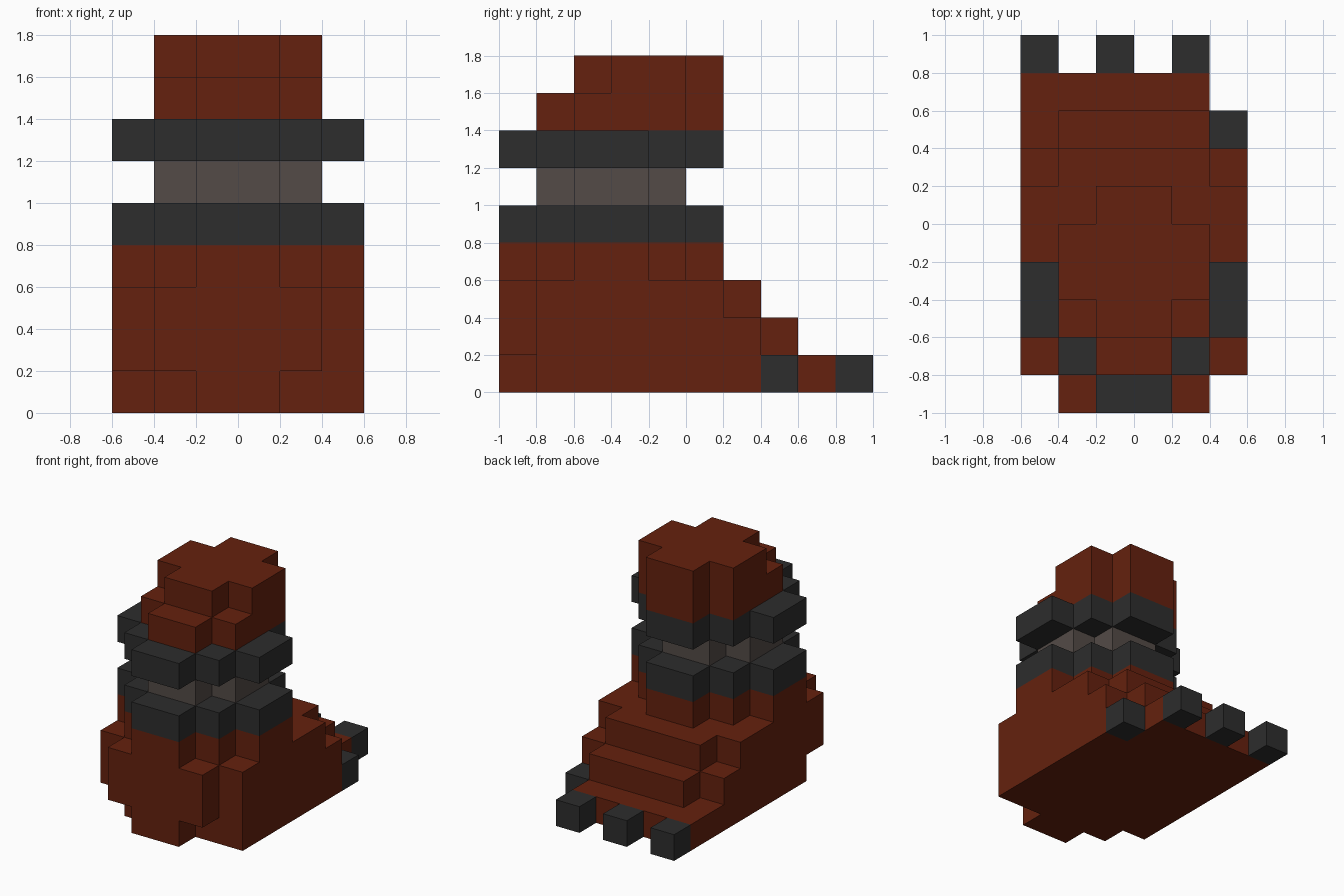
import bpy, bmesh, math

U = 0.2  # edge length of one block

cube = bpy.data.objects.get("Cube")
if cube:
    bpy.data.objects.remove(cube, do_unlink=True)


def material(name, r, g, b):
    m = bpy.data.materials.new(name)
    m.diffuse_color = (r, g, b, 1)
    m.use_nodes = True
    bsdf = next(n for n in m.node_tree.nodes if n.type == 'BSDF_PRINCIPLED')
    bsdf.inputs["Base Color"].default_value = (r, g, b, 1)
    return m


RED = material("rust_red", 0.130, 0.0152, 0.0044)
DARK = material("charcoal", 0.0262, 0.0262, 0.0262)
GREY = material("warm_grey", 0.087, 0.070, 0.063)


def cells(x0, x1, y0, y1, z0, z1):
    """Set of unit blocks filling a box given in block units."""
    return {(x, y, z) for x in range(x0, x1)
            for y in range(y0, y1) for z in range(z0, z1)}


def disc(z0, z1, rings):
    """Stepped round slab: each ring is (half width, back start, back end)."""
    out = set()
    for h, y0, y1 in rings:
        out |= cells(-h, h, y0, y1, z0, z1)
    return out


def build(name, blocks, mat):
    """One closed outer skin around the blocks, with flat areas merged."""
    bm = bmesh.new()
    verts = {}

    def vert(p):
        if p not in verts:
            verts[p] = bm.verts.new([c * U for c in p])
        return verts[p]

    for c in sorted(blocks):
        for axis in range(3):
            for side in (0, 1):
                n = list(c)
                n[axis] += 2 * side - 1
                if tuple(n) in blocks:
                    continue
                a, b = (axis + 1) % 3, (axis + 2) % 3
                quad = []
                for da, db in ((0, 0), (1, 0), (1, 1), (0, 1)):
                    p = list(c)
                    p[axis] += side
                    p[a] += da
                    p[b] += db
                    quad.append(vert(tuple(p)))
                bm.faces.new(quad if side else quad[::-1])
    bmesh.ops.dissolve_limit(bm, angle_limit=math.radians(1),
                             verts=bm.verts[:], edges=bm.edges[:])
    me = bpy.data.meshes.new(name)
    bm.to_mesh(me)
    bm.free()
    me.materials.append(mat)
    ob = bpy.data.objects.new(name, me)
    bpy.context.collection.objects.link(ob)


ROUND = [(1, -5, 1), (2, -4, 0), (3, -3, -1)]

# Robe: wide base stepping down to a train at the back
robe = cells(-3, 3, -4, 2, 0, 2) | cells(-3, 3, -4, 1, 2, 3)
robe -= {(-3, -4, 0)}                       # missing corner block
robe |= cells(-3, 2, 2, 4, 0, 1)            # lowest train step
robe |= cells(-2, 2, 2, 3, 1, 2)            # middle train step
robe |= cells(-2, 2, 1, 2, 2, 3)            # upper train step
robe |= cells(-1, 1, -5, -4, 0, 1) | cells(-2, 2, -5, -4, 1, 3)  # front bulge
robe |= disc(3, 4, ROUND)                   # shoulders
build("robe", robe, RED)

# Collar, neck and brim
build("collar", disc(4, 5, ROUND), DARK)
build("neck", disc(5, 6, [(1, -4, 0), (2, -3, -1)]), GREY)
build("brim", disc(6, 7, ROUND), DARK)

# Cap with a stepped front
build("cap", disc(7, 8, [(1, -4, 1), (2, -3, 0)])
      | disc(8, 9, [(1, -3, 1), (2, -2, 0)]), RED)

# Dark blocks along the hem
for i, (x, y) in enumerate([(-3, 4), (-1, 4), (1, 4), (2, 2)], 1):
    build(f"hem_block_{i}", cells(x, x + 1, y, y + 1, 0, 1), DARK)
